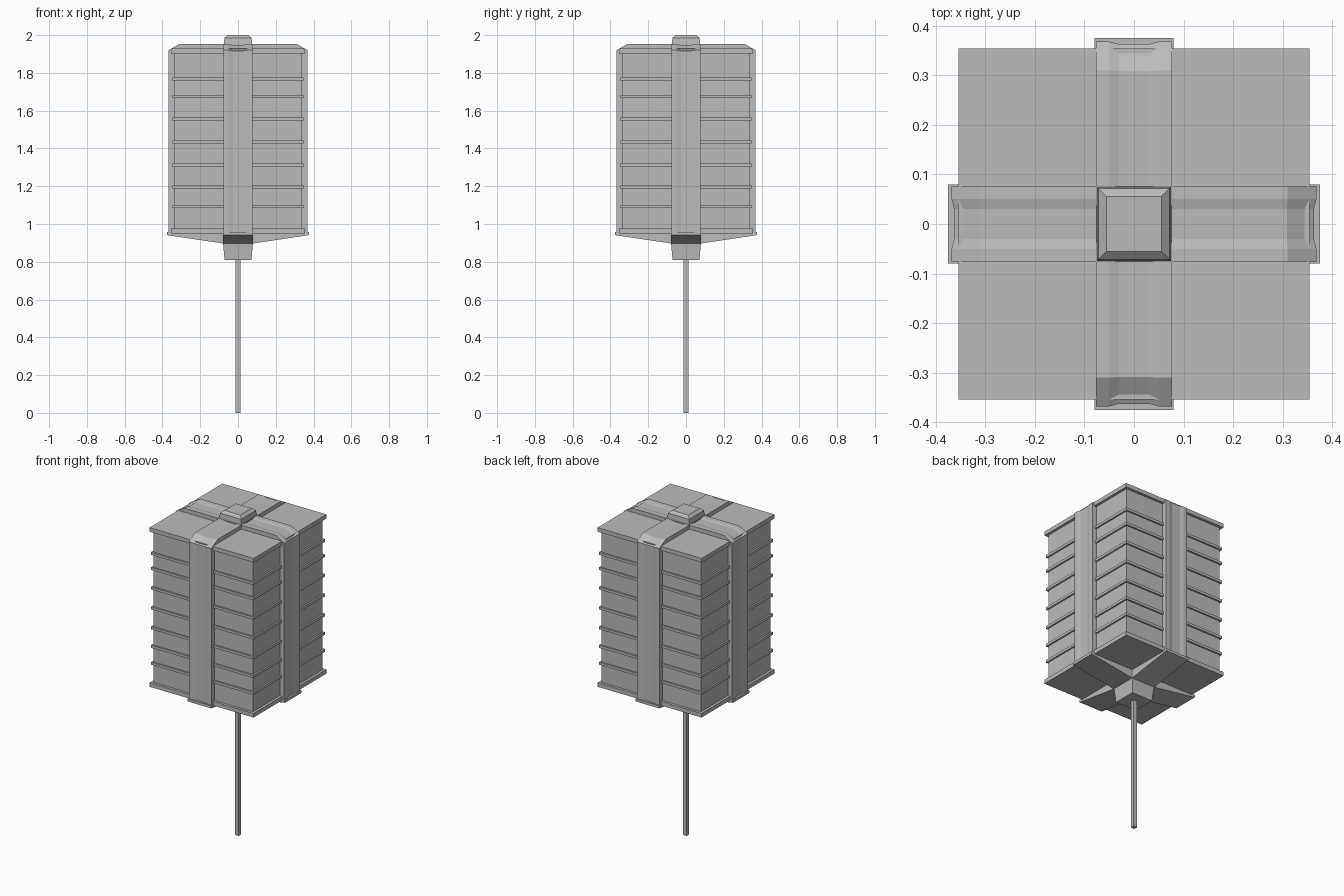
import bpy, bmesh

if "Cube" in bpy.data.objects:
    bpy.data.objects.remove(bpy.data.objects["Cube"])

grey = bpy.data.materials.new("plain grey")
grey.diffuse_color = (0.5, 0.5, 0.5, 1)
grey.use_nodes = True
grey.node_tree.nodes["Principled BSDF"].inputs["Base Color"].default_value = grey.diffuse_color


def finish(name, bm):
    bmesh.ops.recalc_face_normals(bm, faces=bm.faces)
    me = bpy.data.meshes.new(name)
    bm.to_mesh(me)
    bm.free()
    me.materials.append(grey)
    ob = bpy.data.objects.new(name, me)
    bpy.context.collection.objects.link(ob)
    return ob


def loft(name, rings):
    """Skin closed rings of points and cap both ends."""
    bm = bmesh.new()
    rows = [[bm.verts.new(p) for p in ring] for ring in rings]
    n = len(rows[0])
    for a, b in zip(rows, rows[1:]):
        for i in range(n):
            j = (i + 1) % n
            bm.faces.new((a[i], a[j], b[j], b[i]))
    bm.faces.new(rows[0])
    bm.faces.new(rows[-1])
    return finish(name, bm)


def square_stack(name, levels):
    """Square tower from (half width, z) levels."""
    return loft(name, [[(-h, -h, z), (h, -h, z), (h, h, z), (-h, h, z)]
                       for h, z in levels])


def turn(p, across):
    """Swap the run direction from x to y."""
    return (-p[1], p[0], p[2]) if across else p


# Main body with its rims and ribs
square_stack("body", [(0.338, 0.96), (0.338, 1.915)])
square_stack("top_rim", [(0.354, 1.903), (0.354, 1.928)])
square_stack("bottom_rim", [(0.354, 0.95), (0.354, 0.975)])
for i, z in enumerate((1.093, 1.197, 1.311, 1.433, 1.555, 1.675, 1.768)):
    square_stack(f"rib_{i + 1}", [(0.348, z - 0.008), (0.348, z + 0.008)])

# Grooved straps wrapping over the top, with wedge feet below
section = [(-0.077, 0.04), (-0.077, 0), (-0.05, 0), (-0.03, 0.005),
           (0.03, 0.005), (0.05, 0), (0.077, 0), (0.077, 0.04)]
half_path = [((0.368, 0.95), (-1, 0)), ((0.368, 1.92), (-1, -0.58)),
             ((0.31, 1.953), (-0.27, -1))]
path = half_path + [((-r, z), (-dx, dz)) for (r, z), (dx, dz) in reversed(half_path)]
foot = [(-0.375, 0.957), (0.375, 0.957), (0.375, 0.941),
        (0.08, 0.897), (-0.08, 0.897), (-0.375, 0.941)]
for across, label in ((False, "side"), (True, "front_back")):
    loft(label + "_strap",
         [[turn((r + dx * d, w, z + dz * d), across) for w, d in section]
          for (r, z), (dx, dz) in path])
    loft(label + "_strap_foot",
         [[turn((r, w, z), across) for r, z in foot] for w in (-0.08, 0.08)])

# Top knob, lower socket and pole
square_stack("top_knob", [(0.076, 1.935), (0.072, 1.985), (0.055, 2.0)])
square_stack("pole_socket", [(0.08, 0.93), (0.079, 0.895), (0.071, 0.81)])
square_stack("pole", [(0.012, 0), (0.012, 0.83)])
